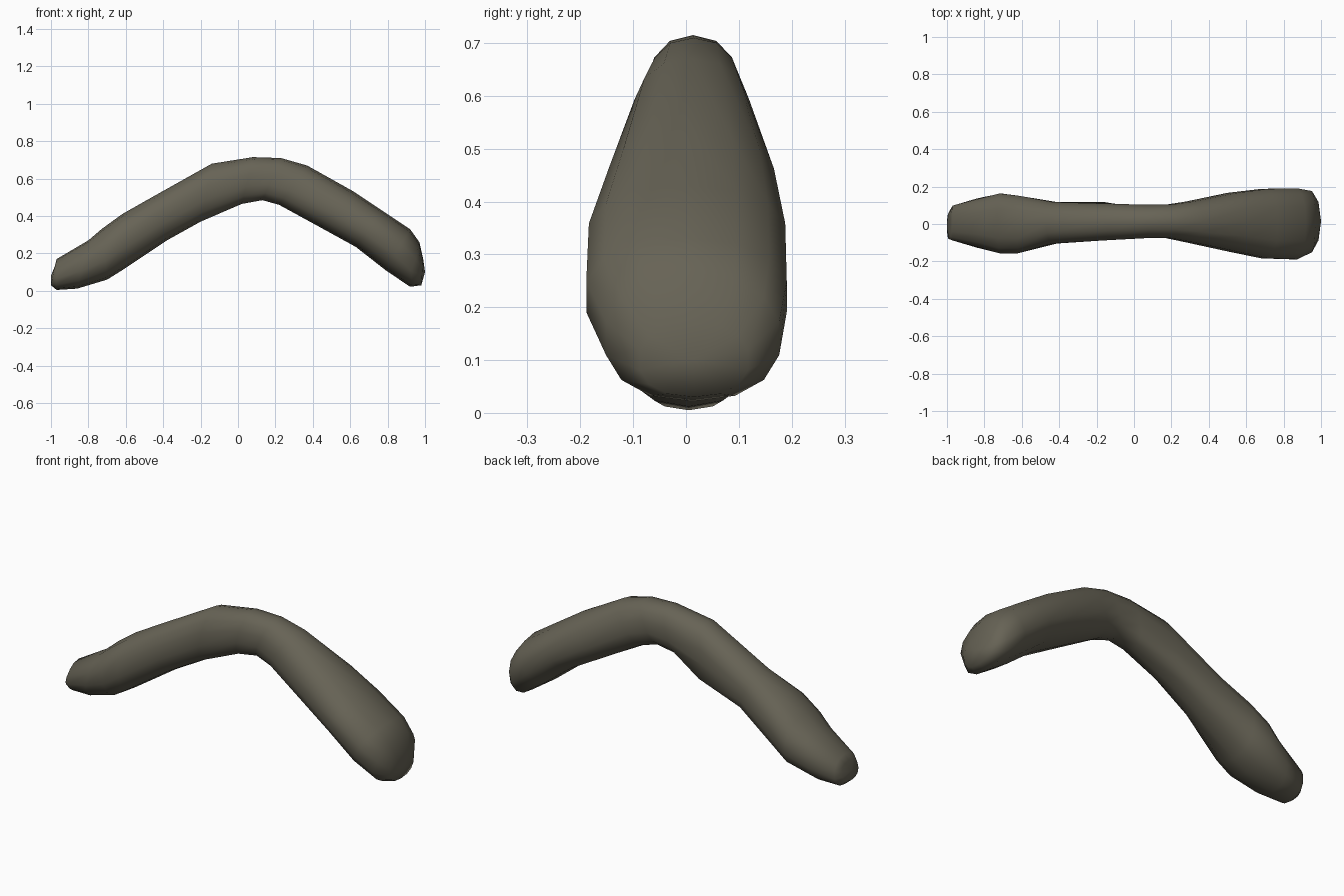
import bpy, bmesh
from math import sin, cos, pi, copysign
from mathutils import Vector

if "Cube" in bpy.data.objects:
    bpy.data.objects.remove(bpy.data.objects["Cube"])

# One material for the whole stick
mat = bpy.data.materials.new("dull olive brown")
mat.use_nodes = True
colour = (0.135, 0.125, 0.092, 1)
mat.diffuse_color = colour
mat.node_tree.nodes["Principled BSDF"].inputs["Base Color"].default_value = colour

SIDES = 14

# Cross-sections: upper x, upper z, lower x, lower z, front y, back y
sections = [
    (-.98, .13, -1.0, .03, -.08, .06),
    (-.97, .17, -.97, .005, -.09, .10),
    (-.80, .27, -.86, .012, -.13, .14),
    (-.73, .33, -.70, .06, -.16, .167),
    (-.62, .41, -.62, .11, -.16, .155),
    (-.47, .495, -.38, .27, -.107, .12),
    (-.14, .68, -.20, .37, -.09, .112),
    (.08, .715, .02, .465, -.078, .105),
    (.23, .71, .13, .485, -.077, .105),
    (.37, .67, .22, .46, -.10, .122),
    (.62, .53, .43, .345, -.15, .17),
    (.77, .43, .63, .235, -.188, .192),
    (.92, .33, .79, .11, -.193, .195),
    (.97, .26, .92, .022, -.155, .18),
    (.99, .17, .98, .03, -.09, .12),
]


def rounded(value, power=0.88):
    return copysign(abs(value) ** power, value)


def ring(bm, section):
    xt, zt, xb, zb, front, back = section
    top, bottom = Vector((xt, 0, zt)), Vector((xb, 0, zb))
    centre, half = (top + bottom) / 2, (top - bottom) / 2
    centre.y = (front + back) / 2
    width = Vector((0, (back - front) / 2, 0))
    angles = [2 * pi * i / SIDES for i in range(SIDES)]
    return [bm.verts.new(centre + half * rounded(cos(a)) + width * rounded(sin(a)))
            for a in angles]


# Bent stick with two swollen ends
bm = bmesh.new()
rings = [ring(bm, s) for s in sections]
for a, b in zip(rings, rings[1:]):
    for i in range(SIDES):
        j = (i + 1) % SIDES
        bm.faces.new((a[i], a[j], b[j], b[i]))

# Slightly domed end caps
for end, tip in ((rings[0], -1.0), (rings[-1], 1.0)):
    middle = sum((v.co for v in end), Vector()) / SIDES
    middle.x = tip
    peak = bm.verts.new(middle)
    for i in range(SIDES):
        bm.faces.new((end[i], end[(i + 1) % SIDES], peak))

# Small knot on the lower back edge, and a dent near the left end
rings[6][5].co += Vector((.03, .025, -.015))
rings[-2][10].co.x -= .015

bmesh.ops.recalc_face_normals(bm, faces=bm.faces)
for f in bm.faces:
    f.smooth = True
mesh = bpy.data.meshes.new("bent_stick")
bm.to_mesh(mesh)
bm.free()
mesh.materials.append(mat)
stick = bpy.data.objects.new("bent_stick", mesh)
bpy.context.collection.objects.link(stick)
